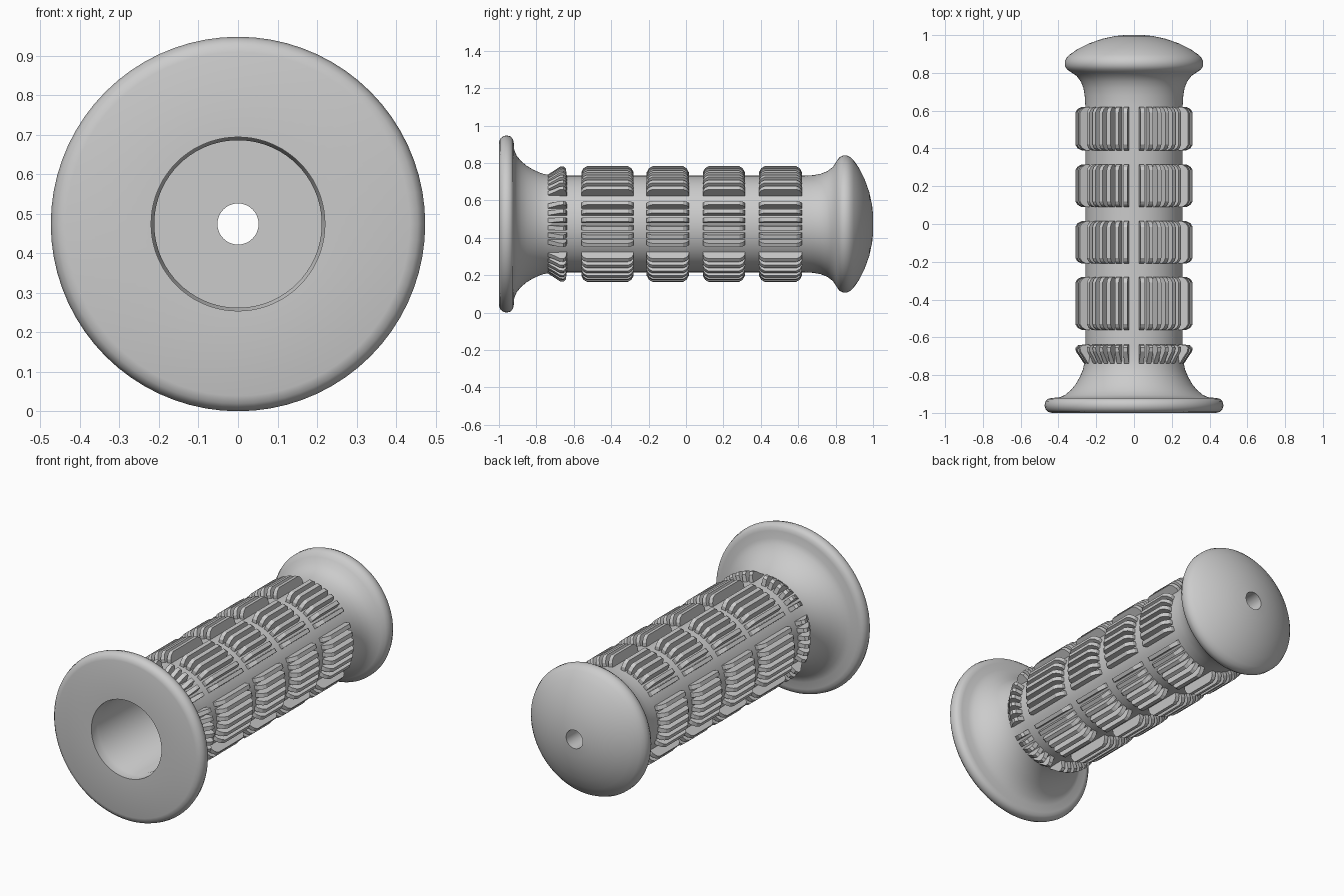
import bpy, bmesh, math

if "Cube" in bpy.data.objects:
    bpy.data.objects.remove(bpy.data.objects["Cube"])

CZ = 0.474           # height of the grip axis
SEG = 72             # sides of the turned body

rubber = bpy.data.materials.new("grey rubber")
rubber.diffuse_color = (0.6, 0.6, 0.6, 1)
rubber.use_nodes = True
rubber.node_tree.nodes["Principled BSDF"].inputs["Base Color"].default_value = rubber.diffuse_color


def point(r, y, a):
    return (r * math.sin(a), y, CZ + r * math.cos(a))


def finish(bm, name, angle):
    bmesh.ops.recalc_face_normals(bm, faces=bm.faces[:])
    me = bpy.data.meshes.new(name)
    bm.to_mesh(me)
    bm.free()
    me.materials.append(rubber)
    ob = bpy.data.objects.new(name, me)
    bpy.context.collection.objects.link(ob)
    bpy.ops.object.select_all(action='DESELECT')
    ob.select_set(True)
    bpy.context.view_layer.objects.active = ob
    bpy.ops.object.shade_smooth_by_angle(angle=math.radians(angle))
    return ob


def lathe(name, profile):
    """Turn a closed (radius, y) outline around the grip axis."""
    bm = bmesh.new()
    rings = [[bm.verts.new(point(r, y, 2 * math.pi * i / SEG)) for i in range(SEG)]
             for r, y in profile]
    n = len(rings)
    for k in range(n):
        a, b = rings[k], rings[(k + 1) % n]
        for i in range(SEG):
            j = (i + 1) % SEG
            bm.faces.new((a[i], a[j], b[j], b[i]))
    return finish(bm, name, 35)


def rib_row(name, outline):
    """Six groups of six tapered ribs; outline is (y, radius) along a rib."""
    bm = bmesh.new()
    pitch = 2 * math.pi / 42
    for slot in range(42):
        if slot % 7 == 0:          # plain strip between groups
            continue
        c = slot * pitch
        sides = []
        for s in (-1, 1):
            vs = []
            for y, r in outline:
                half = math.radians(3.0 - 1.0 * (r - 0.25) / 0.06)
                vs.append(bm.verts.new(point(r, y, c + s * half)))
            sides.append(vs)
        a, b = sides
        n = len(outline)
        bm.faces.new(a)
        bm.faces.new(b[::-1])
        for i in range(n):
            j = (i + 1) % n
            bm.faces.new((a[i], b[i], b[j], a[j]))
    return finish(bm, name, 25)


# Hollow body: bore, flange, flare, tube, end knob, dome with small hole
lathe("grip_body", [
    (0.220, -1.0), (0.435, -1.0), (0.455, -0.994), (0.468, -0.980),
    (0.474, -0.960), (0.468, -0.938), (0.455, -0.926), (0.435, -0.921),
    (0.395, -0.918), (0.365, -0.905), (0.335, -0.880), (0.310, -0.850),
    (0.288, -0.812), (0.270, -0.770), (0.260, -0.720), (0.258, -0.650),
    (0.258, 0.630), (0.261, 0.680), (0.268, 0.720), (0.282, 0.755),
    (0.305, 0.785), (0.335, 0.805), (0.355, 0.818), (0.366, 0.838),
    (0.366, 0.860), (0.357, 0.880), (0.340, 0.897), (0.300, 0.925),
    (0.240, 0.955), (0.170, 0.980), (0.100, 0.995), (0.052, 1.0),
    (0.052, 0.870), (0.212, 0.870), (0.212, -0.93), (0.220, -0.945),
])

# Four rows of straight ribs with bevelled ends
rows = [(-0.56, -0.28), (-0.21, 0.015), (0.09, 0.315), (0.39, 0.62)]
for i, (y0, y1) in enumerate(rows):
    rib_row("rib_row_%d" % (i + 1), [
        (y0, 0.25), (y0, 0.278), (y0 + 0.012, 0.300), (y0 + 0.03, 0.311),
        (y1 - 0.03, 0.311), (y1 - 0.012, 0.300), (y1, 0.278), (y1, 0.25)])

# Short sloping ribs beside the flange
rib_row("flange_rib_row", [
    (-0.745, 0.25), (-0.735, 0.268), (-0.705, 0.287), (-0.675, 0.308),
    (-0.655, 0.311), (-0.642, 0.297), (-0.636, 0.25)])
